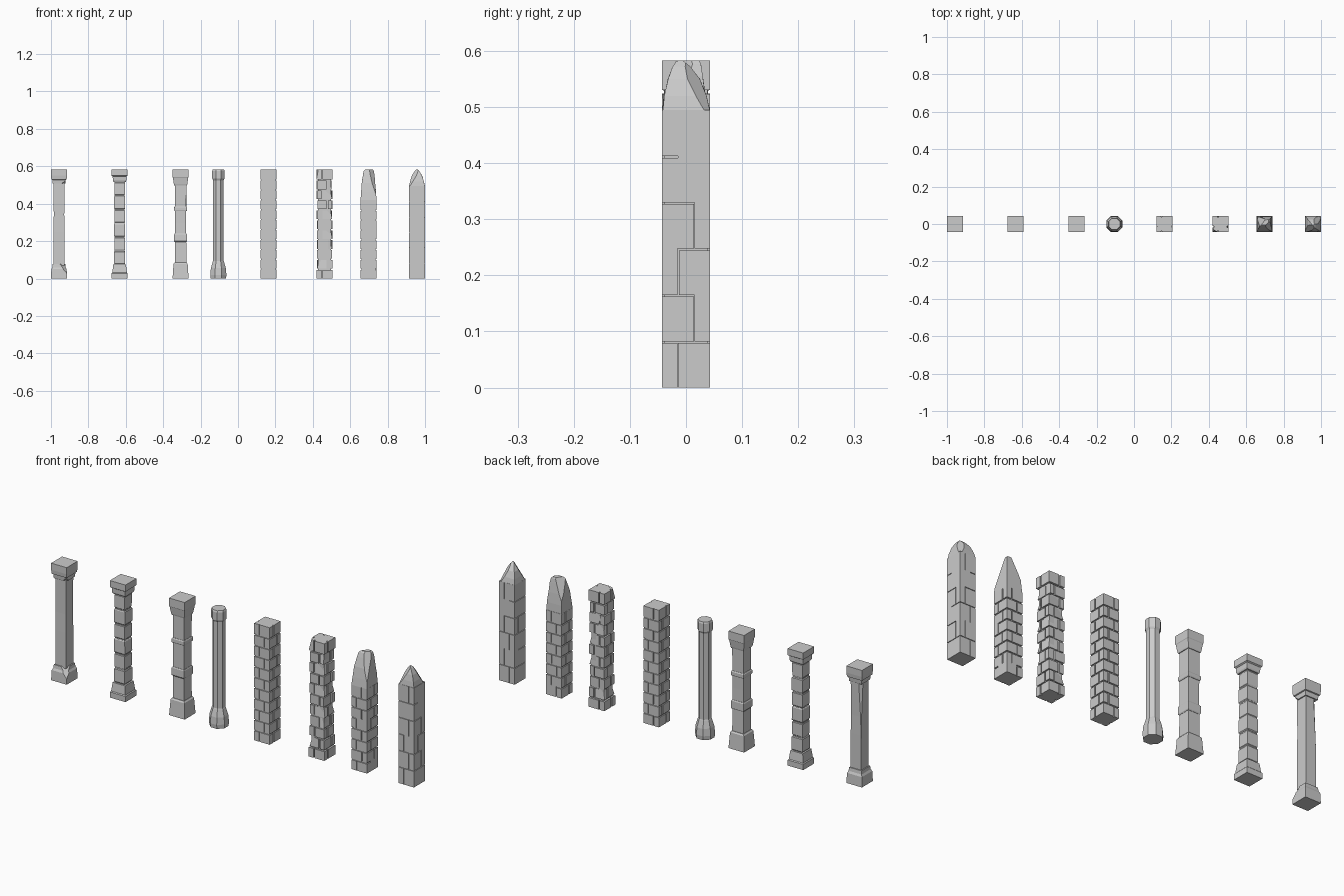
import bpy, bmesh, math, random
from mathutils import Vector

if "Cube" in bpy.data.objects:
    bpy.data.objects.remove(bpy.data.objects["Cube"])

random.seed(7)
H, W = 0.583, 0.043          # pillar height and half width


def finish(bm, name, x):
    bmesh.ops.recalc_face_normals(bm, faces=bm.faces)
    me = bpy.data.meshes.new(name)
    bm.to_mesh(me)
    bm.free()
    ob = bpy.data.objects.new(name, me)
    ob.location.x = x
    bpy.context.collection.objects.link(ob)
    return ob


def loft(bm, rings, n=4, wear=0.0):
    """Rings are (z, half_x, half_y, centre_x, centre_y); short tuples are filled in."""
    loops = []
    for r in rings:
        z, hx = r[:2]
        hy = r[2] if len(r) > 2 else hx
        cx, cy = r[3:5] if len(r) > 3 else (0, 0)
        loop = []
        for i in range(n):
            a, k = (2 * i + 1) * math.pi / n, 1 / math.cos(math.pi / n)
            s = k * (1 - random.uniform(0, wear))
            loop.append(bm.verts.new((cx + hx * s * math.cos(a), cy + hy * s * math.sin(a), z)))
        loops.append(loop)
    for a, b in zip(loops, loops[1:]):
        for i in range(n):
            j = (i + 1) % n
            bm.faces.new((a[i], a[j], b[j], b[i]))
    bm.faces.new(loops[0][::-1])
    bm.faces.new(loops[-1])


def part(name, x, rings, n=4, wear=0.0, chips=()):
    """Lofted stone with chipped corners; each chip is (point, direction)."""
    bm = bmesh.new()
    loft(bm, rings, n, wear)
    for p, d in chips:
        cut = bmesh.ops.bisect_plane(bm, geom=bm.verts[:] + bm.edges[:] + bm.faces[:],
                                     plane_co=Vector(p), plane_no=Vector(d), clear_outer=True)
        edges = [e for e in cut["geom_cut"] if isinstance(e, bmesh.types.BMEdge)]
        bmesh.ops.holes_fill(bm, edges=edges, sides=0)
    return finish(bm, name, x)


def box(bm, x0, x1, y0, y1, z0, z1):
    vs = bmesh.ops.create_cube(bm, size=1)["verts"]
    for v in vs:
        v.co = Vector((x1 if v.co.x > 0 else x0, y1 if v.co.y > 0 else y0, z1 if v.co.z > 0 else z0))
    return vs


def bricks(name, x, top, courses, gap, merge=0.0, rough=0.0, depth=0.005):
    """Running bond around a solid core, with mortar gaps between the stones."""
    bm = bmesh.new()
    c = W - depth
    box(bm, -c, c, -c, c, 0.0, top)
    h = top / courses
    for k in range(courses):
        s = (0.014 if k % 2 else -0.014)
        z0 = k * h
        for sx in (-1, 1):
            for sy in (-1, 1):
                z1 = z0 + h - (gap if k < courses - 1 and random.random() > merge else 0)
                ox = W - random.uniform(0, rough) * (0 < k < courses - 1)
                oy = W - random.uniform(0, rough) * (0 < k < courses - 1)
                gx = gap / 2 if random.random() > merge else 0
                gy = gap / 2 if random.random() > merge else 0
                xs = sorted((s + sx * gx, sx * ox))
                ys = sorted((s + sy * gy, sy * oy))
                vs = box(bm, *xs, *ys, z0, z1)
                # broken outer corner on worn stones
                if rough and random.random() < 0.3 and k:
                    v = max(vs, key=lambda v: v.co.x * sx + v.co.y * sy + v.co.z * random.choice((-1, 1)))
                    v.co.x -= sx * 0.009
                    v.co.y -= sy * 0.009
    return finish(bm, name, x)


# Plain square column
X = -0.957
part("plain_column_base", X, [(0, W), (0.05, 0.041), (0.06, 0.036), (0.077, 0.034)],
     chips=[((0.034, -0.034, 0.045), (1, -1, 0.9))])
part("plain_column_shaft", X, [(0.07, 0.029), (0.25, 0.029), (0.34, 0.028), (0.52, 0.029)],
     chips=[((-0.0265, 0.0265, 0.33), (-1, 1, 0.05))])
part("plain_column_capital", X, [(0.507, 0.034), (0.528, 0.036), (0.53, 0.041), (0.55, W), (H, W)],
     chips=[((0.035, -0.035, 0.525), (1, -1, -1.2))])

# Column of stacked blocks
X = -0.633
part("block_column_base", X, [(0, W), (0.028, W), (0.032, 0.039), (0.075, 0.034)])
part("block_column_core", X, [(0.07, 0.026), (0.53, 0.026)])
n, z0, dz = 6, 0.075, (0.517 - 0.075) / 6
for i in range(n):
    w, a = 0.030 - 0.0015 * (i % 2), z0 + i * dz
    part(f"block_column_drum_{i + 1}", X,
         [(a + 0.002, w - 0.003), (a + 0.006, w), (a + dz - 0.006, w), (a + dz - 0.002, w - 0.003)],
         wear=0.03)
part("block_column_capital", X, [(0.517, 0.033), (0.524, 0.036), (0.546, 0.037), (0.55, W), (H, W)])

# Banded column
X = -0.307
part("banded_column_base", X, [(0, W), (0.06, 0.039), (0.078, 0.038), (0.085, 0.033)])
part("banded_column_shaft", X, [(0.08, 0.031), (0.3, 0.030), (0.51, 0.031)], wear=0.02)
for i, (a, b) in enumerate([(0.195, 0.24), (0.36, 0.385)]):
    part(f"banded_column_band_{i + 1}", X,
         [(a, 0.032), (a + 0.005, 0.035), (b - 0.005, 0.035), (b, 0.032)], wear=0.03)
part("banded_column_capital", X, [(0.498, 0.034), (0.505, 0.036), (0.54, 0.041), (0.543, W), (H, W)])

# Eight-sided column
X = -0.105
part("octagonal_column", X,
     [(0, 0.041), (0.02, W), (0.055, 0.040), (0.09, 0.030), (0.095, 0.028), (0.525, 0.028),
      (0.535, 0.033), (0.575, 0.033), (H, 0.030)], n=8)

# Neat and weathered brick pillars
bricks("brick_pillar", 0.162, H, 11, 0.006)
bricks("weathered_brick_pillar", 0.463, H, 11, 0.007, rough=0.006, depth=0.009)

# Broken brick pillar with a sloping stump
X = 0.698
bricks("broken_brick_pillar", X, 0.42, 8, 0.006, merge=0.15)
part("broken_pillar_stump", X,
     [(0.42, W), (0.46, 0.041, 0.040, 0, 0.001), (0.51, 0.037, 0.034, 0, 0.003),
      (0.555, 0.031, 0.024, 0.001, 0.006), (0.577, 0.027, 0.019, 0.001, 0.008),
      (H, 0.021, 0.014, 0.001, 0.009)], wear=0.06,
     chips=[((0.03, -0.024, 0.5), (1, -1, 0.5)), ((-0.029, 0.03, 0.51), (-1, 0.7, 0.5))])

# Pointed pillar of large stones
X = 0.957
bricks("pointed_pillar", X, 0.495, 6, 0.003, merge=0.4, depth=0.004)
part("pointed_pillar_tip", X,
     [(0.494, W), (0.52, 0.038, 0.039, 0, -0.001), (0.55, 0.028, 0.029, 0, -0.004),
      (0.572, 0.014, 0.016, 0, -0.008), (H, 0.004, 0.005, 0, -0.011)], wear=0.05,
     chips=[((0.029, 0.029, 0.515), (1, 1, 0.8)), ((-0.029, -0.031, 0.52), (-1, -1, 0.8))])
